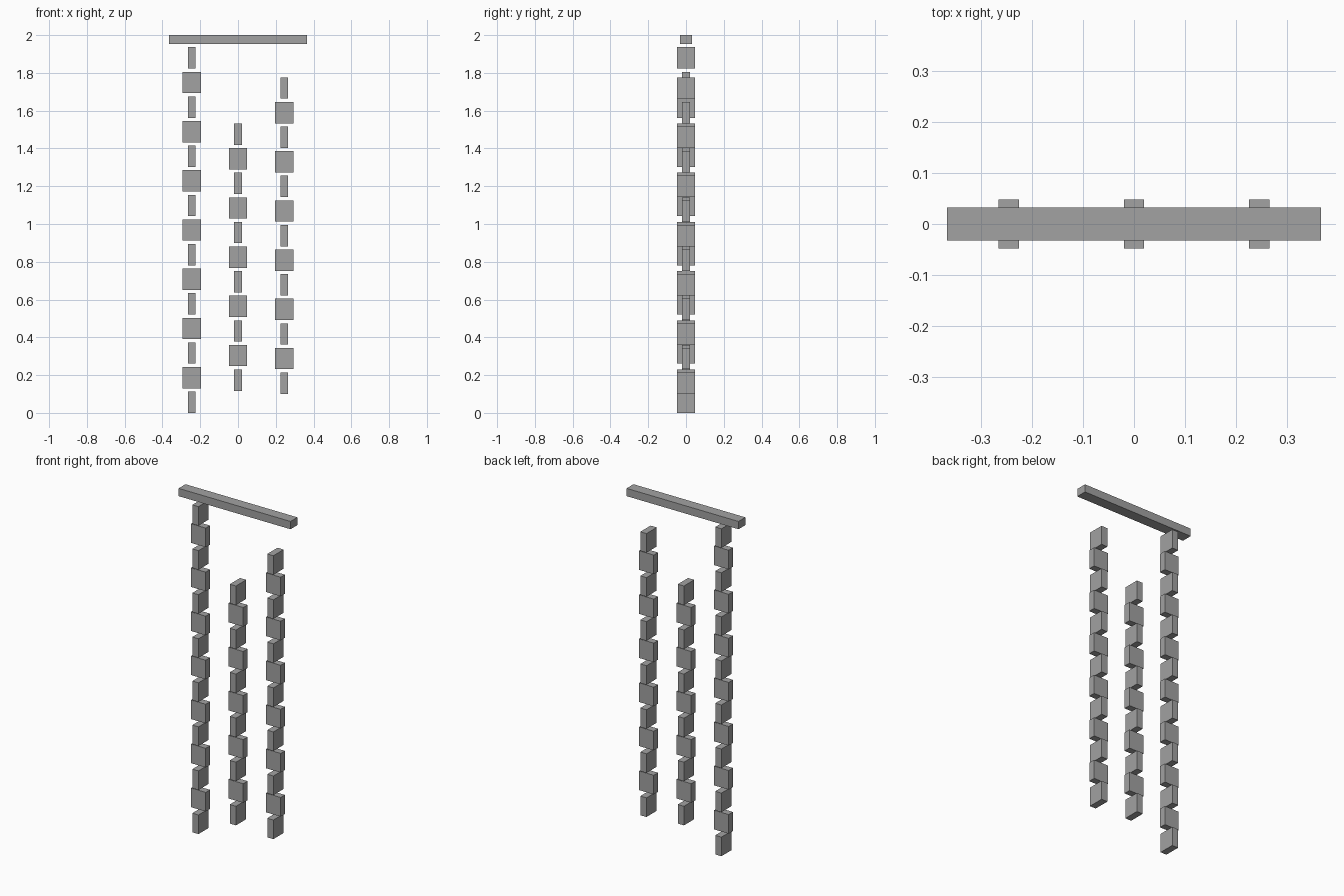
import bpy

cube = bpy.data.objects.get("Cube")
if cube:
    bpy.data.objects.remove(cube, do_unlink=True)

grey = bpy.data.materials.new("plain_grey")
grey.use_nodes = True
colour = (0.36, 0.36, 0.36, 1)
grey.diffuse_color = colour
grey.node_tree.nodes["Principled BSDF"].inputs["Base Color"].default_value = colour


def box(name, size, centre):
    bpy.ops.mesh.primitive_cube_add(size=1, location=centre)
    obj = bpy.context.object
    obj.name = name
    obj.scale = size
    bpy.ops.object.transform_apply(location=False, rotation=False, scale=True)
    obj.data.materials.append(grey)
    return obj


THICK, WIDE, HEIGHT, PITCH = 0.04, 0.096, 0.113, 0.1302


def strand(name, x, bottom, count):
    # Links alternate a quarter turn, starting and ending edge-on to the front
    for i in range(count):
        size = (THICK, WIDE, HEIGHT) if i % 2 == 0 else (WIDE, THICK, HEIGHT)
        box(f"{name}_link_{i + 1}", size, (x, 0, bottom + HEIGHT / 2 + i * PITCH))


# Top beam
box("top_beam", (0.732, 0.064, 0.046), (0, 0, 1.977))

# Hanging strands of separate links
strand("right_strand", -0.245, 0.0, 15)
strand("middle_strand", 0.0, 0.117, 11)
strand("left_strand", 0.245, 0.101, 13)
